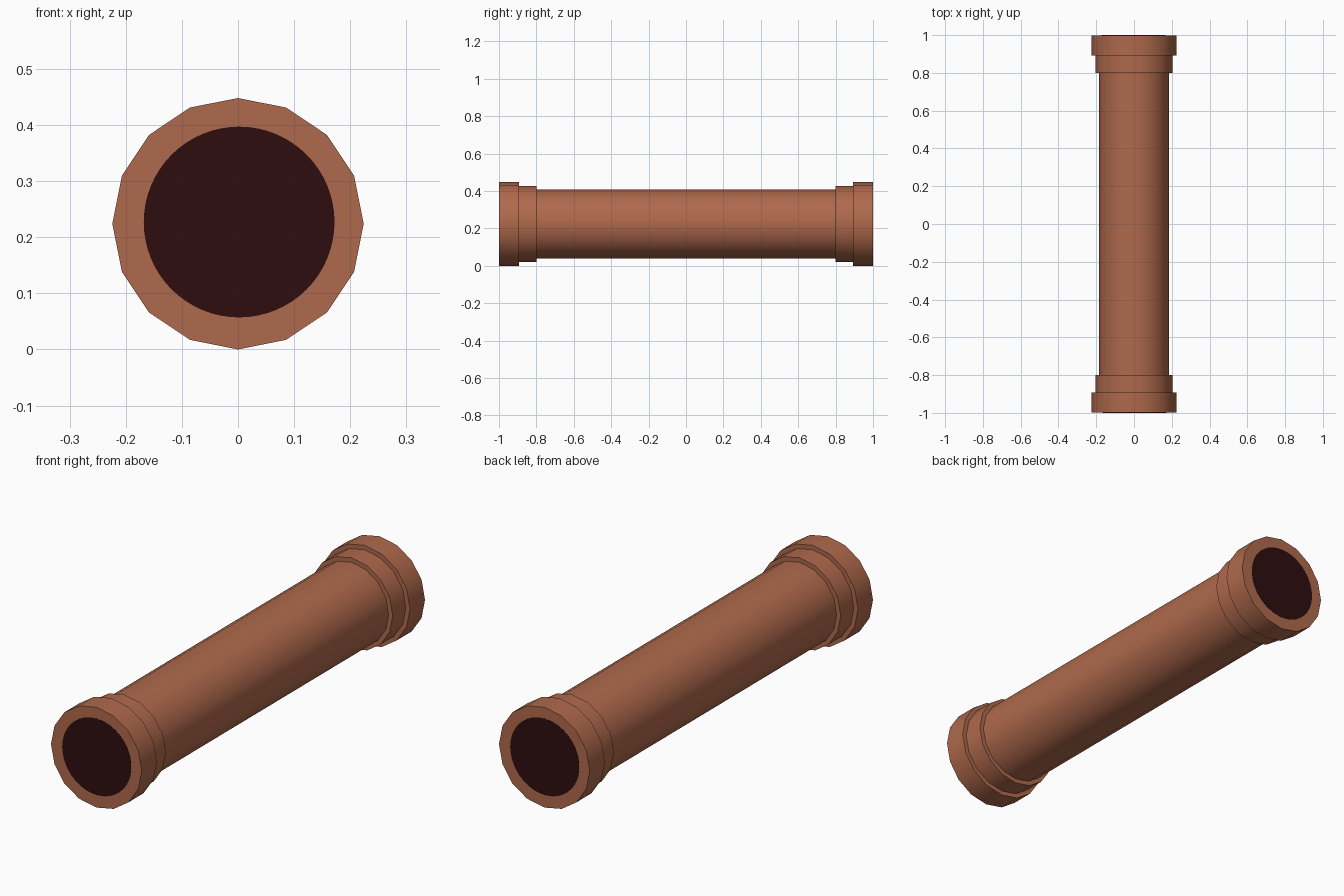
import bpy, bmesh, math

if "Cube" in bpy.data.objects:
    bpy.data.objects.remove(bpy.data.objects["Cube"])

SIDES, CZ = 16, 0.224


def material(name, rgb):
    m = bpy.data.materials.new(name)
    m.diffuse_color = (*rgb, 1.0)
    m.use_nodes = True
    m.node_tree.nodes["Principled BSDF"].inputs["Base Color"].default_value = m.diffuse_color
    return m


clay = material("terracotta", (0.43, 0.142, 0.072))
dark = material("dark_bore", (0.028, 0.0042, 0.0048))


def lathe(name, profile, mat, sides=SIDES, cap=False, cx=0.0, cz=CZ):
    """Spin (y, radius) points around the y axis; optionally close the last ring."""
    bm = bmesh.new()
    rings = []
    for y, r in profile:
        rings.append([bm.verts.new((cx + r * math.sin(2 * math.pi * i / sides), y,
                                    cz + r * math.cos(2 * math.pi * i / sides)))
                      for i in range(sides)])
    for a, b in zip(rings, rings[1:]):
        for i in range(sides):
            j = (i + 1) % sides
            bm.faces.new((a[i], a[j], b[j], b[i]))
    if cap:
        bm.faces.new(rings[-1])
    bmesh.ops.recalc_face_normals(bm, faces=bm.faces[:])
    me = bpy.data.meshes.new(name)
    bm.to_mesh(me)
    bm.free()
    me.materials.append(mat)
    ob = bpy.data.objects.new(name, me)
    bpy.context.collection.objects.link(ob)
    bpy.ops.object.select_all(action='DESELECT')
    ob.select_set(True)
    bpy.context.view_layer.objects.active = ob
    bpy.ops.object.shade_smooth_by_angle(angle=math.radians(35))
    return ob


# Main pipe
lathe("pipe", [(-0.8, 0.184), (0.8, 0.184)], clay)

# Stepped socket and flat dark opening at each end
for label, s in (("front", -1), ("back", 1)):
    lathe(label + "_socket",
          [(s * 0.8, 0.184), (s * 0.8, 0.204), (s * 0.893, 0.204),
           (s * 0.893, 0.224), (s * 0.999, 0.224)], clay, cap=True)
    lathe(label + "_opening", [(s * 0.999, 0.17), (s * 1.0, 0.17)], dark,
          sides=64, cap=True, cx=-0.002 * s, cz=0.227)
